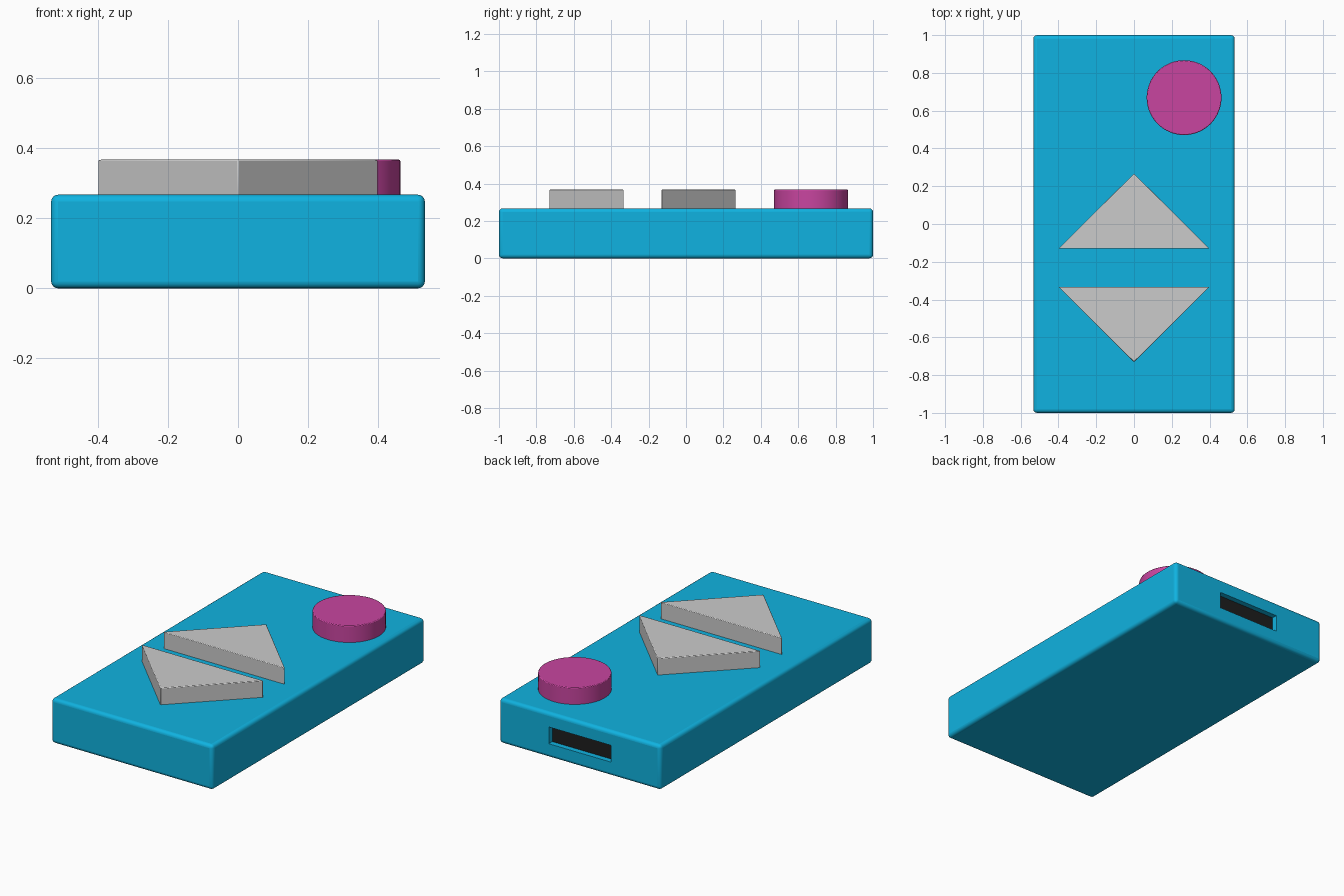
import bpy, bmesh, math

if "Cube" in bpy.data.objects:
    bpy.data.objects.remove(bpy.data.objects["Cube"])

BODY_TOP = 0.267
BUTTON_TOP = 0.367


def colour(obj, name, rgb):
    mat = bpy.data.materials.new(name)
    mat.diffuse_color = (*rgb, 1)
    mat.use_nodes = True
    mat.node_tree.nodes["Principled BSDF"].inputs["Base Color"].default_value = mat.diffuse_color
    obj.data.materials.append(mat)


def prism(name, points, z0, z1):
    """Extrude a flat outline between two heights."""
    bm = bmesh.new()
    face = bm.faces.new([bm.verts.new((x, y, z0)) for x, y in points])
    top = bmesh.ops.extrude_face_region(bm, geom=[face])["geom"]
    verts = [v for v in top if isinstance(v, bmesh.types.BMVert)]
    bmesh.ops.translate(bm, verts=verts, vec=(0, 0, z1 - z0))
    bmesh.ops.recalc_face_normals(bm, faces=bm.faces)
    mesh = bpy.data.meshes.new(name)
    bm.to_mesh(mesh)
    bm.free()
    obj = bpy.data.objects.new(name, mesh)
    bpy.context.collection.objects.link(obj)
    return obj


def box(name, x, y0, y1, z0, z1):
    return prism(name, [(-x, y0), (x, y0), (x, y1), (-x, y1)], z0, z1)


def soften(obj, width, segments):
    mod = obj.modifiers.new("rounded_edges", "BEVEL")
    mod.width, mod.segments = width, segments
    mod.limit_method = "ANGLE"
    mod.angle_limit = math.radians(40)


def smooth(obj):
    bpy.ops.object.select_all(action="DESELECT")
    obj.select_set(True)
    bpy.context.view_layer.objects.active = obj
    bpy.ops.object.shade_smooth_by_angle(angle=math.radians(35))


# Rounded case with a port recess in the back end
case = box("case", 0.533, -1, 1, 0, BODY_TOP)
colour(case, "blue", (0.005, 0.45, 0.75))
soften(case, 0.02, 4)
cutter = box("port_cutter", 0.205, 0.9, 1.1, 0.083, 0.183)
cutter.hide_render = True
cutter.hide_set(True)
cut = case.modifiers.new("port_recess", "BOOLEAN")
cut.operation, cut.object, cut.solver = "DIFFERENCE", cutter, "EXACT"
smooth(case)

# Dark port filling the recess almost to the outside
port = box("port", 0.205, 0.9, 0.967, 0.083, 0.183)
colour(port, "black", (0.013, 0.013, 0.013))

# Up and down arrow buttons, mirrored about y = -0.232
for name, base, tip in (("up_button", -0.131, 0.267), ("down_button", -0.333, -0.731)):
    button = prism(name, [(-0.4, base), (0.4, base), (0, tip)], BODY_TOP - 0.01, BUTTON_TOP)
    soften(button, 0.004, 2)
    smooth(button)

# Round power button
ring = [(0.265 + 0.198 * math.cos(i * math.tau / 64),
         0.669 + 0.198 * math.sin(i * math.tau / 64)) for i in range(64)]
power = prism("power_button", ring, BODY_TOP - 0.01, BUTTON_TOP)
colour(power, "magenta", (0.58, 0.06, 0.35))
soften(power, 0.004, 2)
smooth(power)
